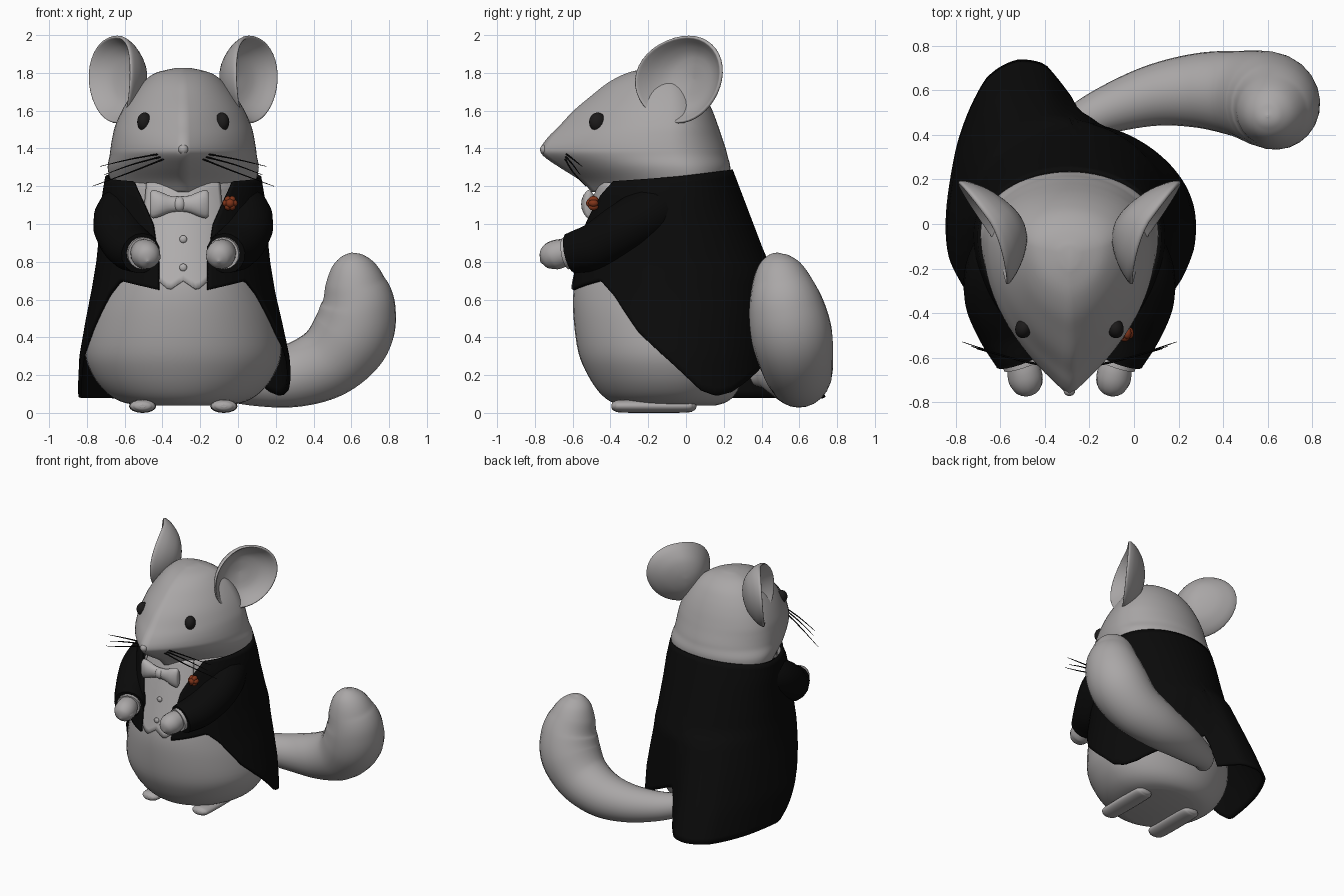
import bpy, bmesh, math
from mathutils import Vector

if "Cube" in bpy.data.objects:
    bpy.data.objects.remove(bpy.data.objects["Cube"])

CX = -0.29  # centre line of the animal
PI = math.pi


def material(name, rgb):
    m = bpy.data.materials.new(name)
    m.diffuse_color = (*rgb, 1)
    m.use_nodes = True
    m.node_tree.nodes["Principled BSDF"].inputs["Base Color"].default_value = m.diffuse_color
    return m


FUR = material("grey fur", (0.40, 0.385, 0.385))
SHIRT = material("pale shirt", (0.45, 0.435, 0.435))
BLACK = material("black cloth", (0.003, 0.003, 0.003))
EYE = material("dark eye", (0.012, 0.011, 0.011))
RED = material("rust flower", (0.22, 0.035, 0.01))


def sample(pts, n):
    """Catmull-Rom interpolation of tuples, n steps per span."""
    p = [pts[0]] + list(pts) + [pts[-1]]
    out = []
    for i in range(1, len(p) - 2):
        for k in range(n):
            t = k / n
            out.append(tuple(0.5 * (2 * b + (c - a) * t + (2 * a - 5 * b + 4 * c - d) * t * t
                                    + (3 * b - a - 3 * c + d) * t ** 3)
                             for a, b, c, d in zip(p[i - 1], p[i], p[i + 1], p[i + 2])))
    return out + [tuple(pts[-1])]


def lerp(table, x):
    """Piecewise linear lookup; each row is (x, values...)."""
    if x <= table[0][0]:
        return table[0][1:]
    for a, b in zip(table, table[1:]):
        if x <= b[0]:
            t = (x - a[0]) / (b[0] - a[0])
            return tuple(u + (v - u) * t for u, v in zip(a[1:], b[1:]))
    return table[-1][1:]


def finish(name, bm, mat):
    bmesh.ops.recalc_face_normals(bm, faces=bm.faces)
    me = bpy.data.meshes.new(name)
    bm.to_mesh(me)
    bm.free()
    me.materials.append(mat)
    for f in me.polygons:
        f.use_smooth = True
    ob = bpy.data.objects.new(name, me)
    bpy.context.collection.objects.link(ob)
    return ob


def loft(name, rings, mat, closed=True):
    bm = bmesh.new()
    rows = [[bm.verts.new(v) for v in r] for r in rings]
    n = len(rows[0])
    for a, b in zip(rows, rows[1:]):
        for i in range(n if closed else n - 1):
            j = (i + 1) % n
            bm.faces.new((a[i], a[j], b[j], b[i]))
    if closed:
        bm.faces.new(rows[0])
        bm.faces.new(rows[-1])
    return finish(name, bm, mat)


def ball(name, loc, size, mat, rot=(0, 0, 0)):
    bm = bmesh.new()
    bmesh.ops.create_uvsphere(bm, u_segments=24, v_segments=14, radius=1)
    ob = finish(name, bm, mat)
    ob.location, ob.scale, ob.rotation_euler = loc, size, rot
    return ob


def tube(name, pts, mat, steps=8, res=6):
    """Round tube through (x, y, z, radius) points."""
    cu = bpy.data.curves.new(name, 'CURVE')
    cu.dimensions, cu.bevel_depth, cu.bevel_resolution, cu.use_fill_caps = '3D', 1, res, True
    path = sample(pts, steps)
    sp = cu.splines.new('POLY')
    sp.points.add(len(path) - 1)
    for q, (x, y, z, r) in zip(sp.points, path):
        q.co, q.radius = (x, y, z, 1), max(r, 0.001)
    sp.use_smooth = True
    cu.materials.append(mat)
    ob = bpy.data.objects.new(name, cu)
    bpy.context.collection.objects.link(ob)
    return ob


# Body: stacked oval rings (z, half width, front y, back y)
BODY = [(.04, .24, -.34, .16), (.06, .33, -.40, .22), (.11, .41, -.46, .27), (.2, .48, -.52, .31),
        (.32, .52, -.57, .35), (.5, .50, -.595, .37), (.65, .46, -.595, .36), (.8, .42, -.56, .33),
        (1.0, .39, -.51, .29), (1.22, .35, -.45, .20)]


def oval(z, rx, f, b, phi, grow=0.0):
    c = math.cos(phi)
    y = -.05 - ((-.05 - f) if c > 0 else (b + .05)) * c - grow * c
    return (CX + (rx + grow) * math.sin(phi), y, z)


loft("body", [[oval(*r, 2 * PI * i / 48) for i in range(48)] for r in sample(BODY, 4)], FUR)

# Head: pointed at the nose, round at the back (z, front y, back y, half width)
HEAD = [(1.17, -.50, .20, .35), (1.23, -.56, .225, .385), (1.30, -.67, .235, .40), (1.36, -.755, .22, .39),
        (1.40, -.77, .21, .385), (1.46, -.73, .19, .375), (1.52, -.67, .17, .36), (1.6, -.595, .14, .325),
        (1.68, -.50, .10, .275), (1.75, -.41, .05, .215), (1.80, -.31, -.02, .145), (1.826, -.2, -.1, .04)]


def head_ring(z, f, b, w):
    k = min(1, .25 + max(0, z - 1.4) * 1.2)
    ym, ring = f + .7 * (b - f), []
    for i in range(64):
        phi = 2 * PI * i / 64
        c = math.cos(phi)
        if c > 0:
            y = ym - (ym - f) * (math.asin(min(c, 1)) / (PI / 2) * (1 - k) + c * k)
        else:
            y = ym - (b - ym) * c
        ring.append((CX + w * math.sin(phi), y, z))
    return ring


loft("head", [head_ring(*r) for r in sample(HEAD, 4)], FUR)
ball("nose", (CX, -.75, 1.395), (.026, .023, .025), FUR)

# Coat: open shell, cut away in front, vent and flared left panel behind
COAT = [(.08, .55, -.60), (.3, .54, -.62), (.5, .505, -.62), (.65, .475, -.615), (.8, .45, -.60),
        (1.0, .43, -.56), (1.15, .42, -.52), (1.27, .40, -.45)]
HEM = [(15, .65), (45, .70), (55, .62), (70, .42), (90, .24), (105, .12), (115, .09), (125, .11),
       (176, .36), (180, .09), (200, .08), (262, .08), (275, .22), (290, .42), (305, .62), (315, .70), (345, .65)]
FLARE = [(165, 0), (180, .12), (192, .28), (205, .36), (222, .44), (245, .44), (272, .2)]


def coat_point(u, v):
    z = 0.65
    for _ in range(3):  # opening width depends on height
        rx, f = lerp(COAT, z)
        edge = math.degrees(math.asin(lerp([(.8, .13), (1.0, .16), (1.22, .26)], z)[0] / rx))
        deg = edge + u * (360 - 2 * edge)
        top = 1.25 - .035 * math.cos(math.radians(deg))
        z = top + v * (lerp(HEM, deg)[0] - top)
    rx, f = lerp(COAT, z)
    if deg < 180:
        rx += .025 * max(0, 1 - z / .6)
    flare = lerp(FLARE, deg)[0] * max(0, (.8 - z) / .72)
    back = min(.24 + .38 * (1.28 - z), .45) + flare
    return oval(z, rx, f, back, math.radians(deg))


coat = loft("tailcoat", [[coat_point(i / 120, j / 30) for i in range(121)] for j in range(31)], BLACK, False)
m = coat.modifiers.new("thickness", 'SOLIDIFY')
m.thickness, m.offset = .02, 0

# Waistcoat front with two points at the bottom
vest = []
for j in range(17):
    row = []
    for i in range(25):
        d = -32 + 64 * i / 24
        hem = lerp([(0, .70), (9, .65), (20, .72), (32, .75)], abs(d))[0]
        z = 1.22 + j / 16 * (hem - 1.22)
        row.append(oval(z, *lerp(BODY, z), math.radians(d), .018))
    vest.append(row)
v = loft("waistcoat", vest, SHIRT, False)
v.modifiers.new("thickness", 'SOLIDIFY').thickness = .012
for z in (.77, .92):
    ball("waistcoat_button", (CX, lerp(BODY, z)[1] - .022, z), (.02, .012, .02), SHIRT)

# Bow tie
BOW = [(-.155, .06, .02), (-.14, .075, .03), (-.10, .065, .04), (-.04, .042, .03),
       (.04, .042, .03), (.10, .065, .04), (.14, .075, .03), (.155, .06, .02)]
loft("bow_tie", [[(CX - .02 + x, -.515 + hy * math.cos(a), 1.105 + hz * math.sin(a))
                  for a in [2 * PI * i / 16 for i in range(16)]] for x, hz, hy in sample(BOW, 3)], SHIRT)
ball("bow_knot", (CX - .02, -.52, 1.105), (.035, .033, .04), SHIRT)

# Buttonhole flower
F = Vector((-.042, -.49, 1.11))
ball("flower_centre", F + Vector((0, -.015, 0)), (.024, .024, .024), RED)
for i in range(6):
    a = i * PI / 3
    ball("flower_petal", F + Vector((.022 * math.cos(a), 0, .022 * math.sin(a))), (.019, .026, .019), RED)

# Ear profile: (share of radius, depth), back of the cup to the dish
EAR = [(.02, -.125), (.3, -.118), (.6, -.095), (.85, -.052), (.97, -.016), (1, .005), (.96, .016),
       (.9, .0), (.75, -.04), (.5, -.075), (.02, -.09)]

for s, side in ((-1, "left"), (1, "right")):
    def at(dx, y, z, *r):
        return (CX + s * dx, y, z, *r)

    # Ear, facing forward and outward, its front rim curled out into a cup
    rings = []
    for rho, n in sample(EAR, 3):
        ring = []
        for i in range(40):
            a = 2 * PI * i / 40
            w = rho * .25 * (1 + .06 * math.sin(a)) * math.cos(a)
            h = rho * .232 * math.sin(a)
            d = n * (1 - .3 * math.cos(a) * rho) + .09 * rho * rho * max(0, -math.cos(a)) ** 1.5
            ring.append(at(.345 + .6 * w + .8 * d, -.01 + .8 * w - .6 * d + .12 * h, 1.765 + h))
        rings.append(ring)
    loft(side + "_ear", rings, FUR)

    ball(side + "_eye", at(.205, -.468, 1.54), (.038, .046, .05), EYE, (0, 0, s * .35))

    # Whiskers, straight and drooping
    for x, y, z, z0 in ((.44, -.55, 1.305, 1.375), (.42, -.56, 1.26, 1.36), (.48, -.53, 1.20, 1.345)):
        tube(side + "_whisker", [at(.10, -.64, z0, .005), at(.27, -.60, (z + z0) / 2 + .005, .004),
                                 at(x, y, z, .0015)], BLACK, 4, 1)

    # Sleeve, shirt cuff and paw
    tube(side + "_sleeve", [at(.26, .02, 1.12, .02), at(.28, -.04, 1.11, .10), at(.32, -.18, 1.06, .14),
                            at(.335, -.32, .98, .14), at(.29, -.46, .89, .13), at(.24, -.57, .855, .115),
                            at(.225, -.61, .845, .108)], BLACK)
    tube(side + "_cuff", [at(.24, -.55, .86, .08), at(.212, -.635, .845, .086)], SHIRT, 2)
    tube(side + "_paw", [at(.225, -.60, .86, .06), at(.205, -.66, .845, .076), at(.195, -.71, .83, .075),
                         at(.19, -.75, .81, .05), at(.188, -.77, .80, .005)], FUR)
    ball(side + "_thumb", at(.15, -.70, .825), (.03, .045, .03), FUR)

    # Foot, a flattened capsule
    foot = tube(side + "_foot", [at(.215, -.395, .072, .015), at(.215, -.38, .072, .05), at(.215, -.32, .072, .07),
                                 at(.215, -.02, .072, .07), at(.215, .04, .072, .05), at(.215, .055, .072, .015)], FUR)
    foot.scale.z = .5

# Bushy tail sweeping to the side and up
tube("tail", [(-.32, .38, .2, .06), (-.25, .45, .2, .085), (-.1, .52, .18, .11), (.1, .58, .175, .14),
              (.3, .60, .20, .17), (.48, .585, .275, .195), (.60, .56, .41, .215), (.635, .53, .56, .20),
              (.62, .505, .69, .16), (.608, .49, .78, .115), (.602, .485, .83, .06), (.60, .485, .848, .005)],
     FUR, 8, 10)
